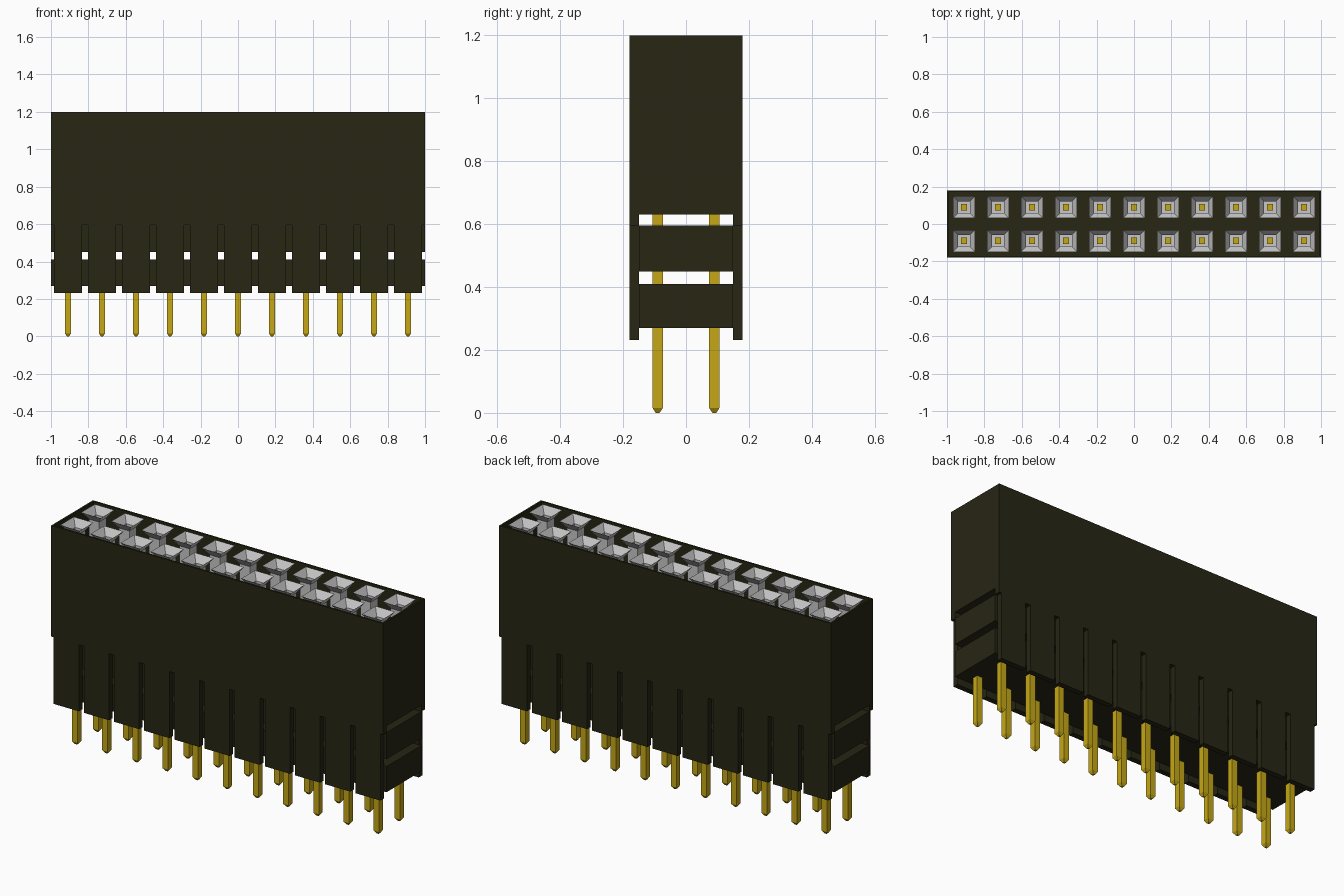
import bpy, bmesh
from mathutils import Matrix, Vector

cube = bpy.data.objects.get("Cube")
if cube:
    bpy.data.objects.remove(cube, do_unlink=True)

PITCH = 2 / 11
COLS = [(i - 5) * PITCH for i in range(11)]
ROWS = (-0.09, 0.09)


def material(name, rgb, rough):
    m = bpy.data.materials.new(name)
    m.use_nodes = True
    m.diffuse_color = (*rgb, 1)
    b = m.node_tree.nodes["Principled BSDF"]
    b.inputs["Base Color"].default_value = (*rgb, 1)
    b.inputs["Roughness"].default_value = rough
    return m


BLACK = material("dark olive plastic", (0.020, 0.019, 0.007), 0.6)
GOLD = material("gold", (0.56, 0.39, 0.008), 0.4)
GREY = material("light grey metal", (0.58, 0.58, 0.58), 0.5)


def finish(bm, name, mat):
    me = bpy.data.meshes.new(name)
    bm.to_mesh(me)
    bm.free()
    me.materials.append(mat)
    ob = bpy.data.objects.new(name, me)
    bpy.context.scene.collection.objects.link(ob)
    return ob


def box(bm, x0, x1, y0, y1, z0, z1):
    size = Matrix.Diagonal((x1 - x0, y1 - y0, z1 - z0, 1))
    mid = Vector(((x0 + x1) / 2, (y0 + y1) / 2, (z0 + z1) / 2))
    bmesh.ops.create_cube(bm, size=1, matrix=Matrix.Translation(mid) @ size)


def square_loft(bm, x, y, rings, cap_start=False, cap_end=False):
    """Stack square rings given as (half width, z) and skin them."""
    loops = [[bm.verts.new((x + sx * h, y + sy * h, z))
              for sx, sy in ((-1, -1), (1, -1), (1, 1), (-1, 1))]
             for h, z in rings]
    for a, b in zip(loops, loops[1:]):
        for i in range(4):
            j = (i + 1) % 4
            bm.faces.new((a[i], a[j], b[j], b[i]))
    if cap_start:
        bm.faces.new(loops[0][::-1])
    if cap_end:
        bm.faces.new(loops[-1])


# Upper housing: an open-topped shell with a floor
bm = bmesh.new()
WALL = 0.01
box(bm, -1, 1, -0.18, 0.18, 0.63, 0.66)
for s in (-1, 1):
    y0, y1 = sorted((s * 0.18, s * (0.18 - WALL)))
    box(bm, -1, 1, y0, y1, 0.66, 1.2)
    x0, x1 = sorted((s, s * (1 - WALL)))
    box(bm, x0, x1, -0.18 + WALL, 0.18 - WALL, 0.66, 1.2)
    y0, y1 = sorted((s * 0.15, s * 0.18))
    box(bm, -1, 1, y0, y1, 0.595, 0.63)
finish(bm, "upper_housing", BLACK)

# Two horizontal carrier bars with open slots above each
bm = bmesh.new()
for z0, z1 in ((0.27, 0.41), (0.45, 0.595)):
    box(bm, -1, 1, -0.15, 0.15, z0, z1)
finish(bm, "carrier_bars", BLACK)

# Lower side plates, separated by narrow gaps
bm = bmesh.new()
for x in COLS:
    for y0, y1 in ((-0.18, -0.15), (0.15, 0.18)):
        box(bm, x - 0.076, x + 0.076, y0, y1, 0.232, 0.595)
finish(bm, "side_plates", BLACK)

# Contact sockets: flared mouth, square tube and inner floor
bm = bmesh.new()
for x in COLS:
    for y in ROWS:
        square_loft(bm, x, y, [(0.031, 0.66), (0.031, 1.16), (0.059, 1.199)])
        square_loft(bm, x, y, [(0.031, 0.74), (0.031, 0.75)], cap_end=True)
finish(bm, "contact_sockets", GREY)

# Square pins with tapered tips
bm = bmesh.new()
for x in COLS:
    for y in ROWS:
        square_loft(bm, x, y, [(0.006, 0), (0.0165, 0.016), (0.0165, 0.77)],
                    cap_start=True, cap_end=True)
finish(bm, "pins", GOLD)
